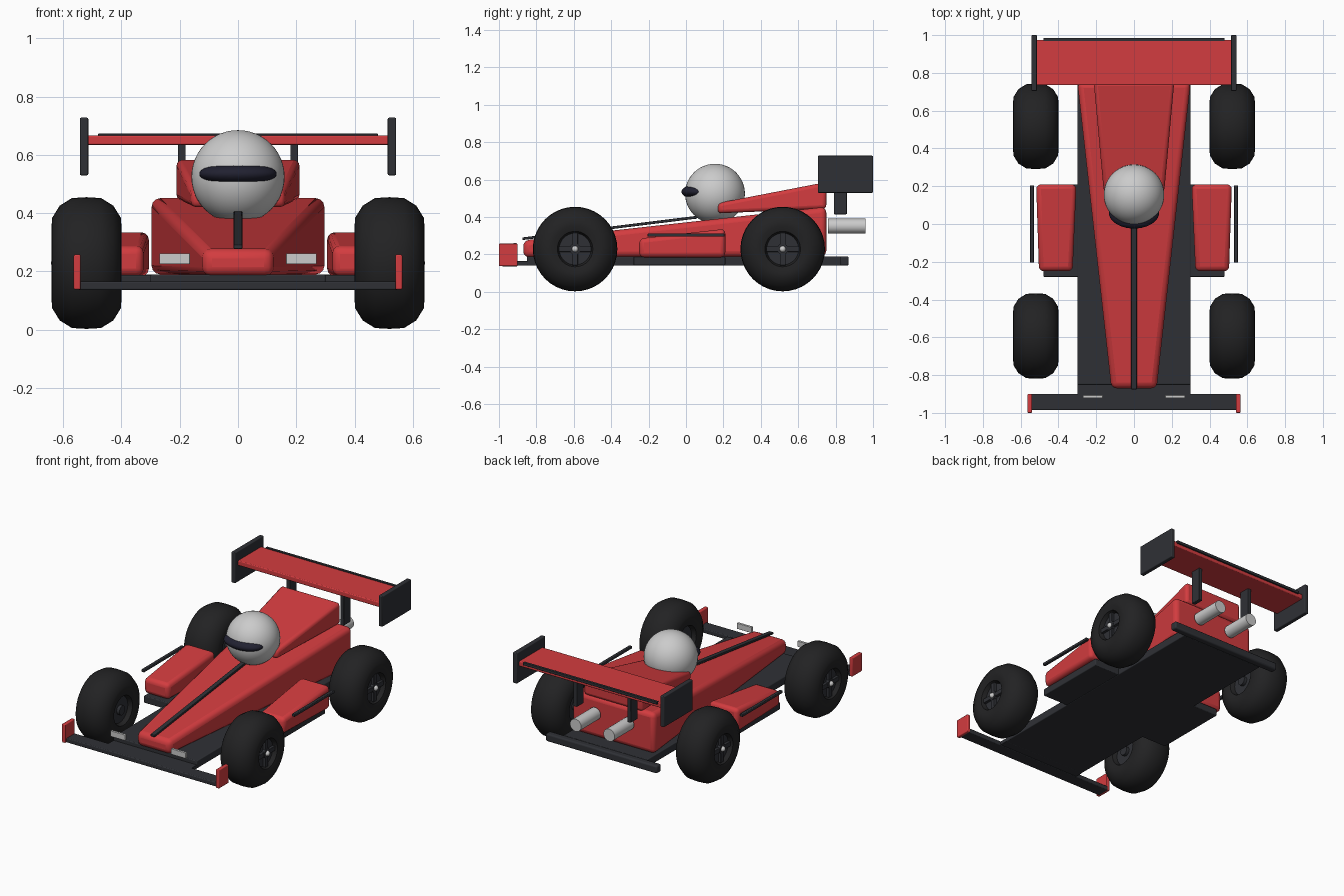
import bpy, bmesh
from math import radians, pi
from mathutils import Matrix, Vector

if "Cube" in bpy.data.objects:
    bpy.data.objects.remove(bpy.data.objects["Cube"])


def material(name, r, g, b):
    m = bpy.data.materials.new(name)
    m.diffuse_color = (r, g, b, 1)
    m.use_nodes = True
    m.node_tree.nodes["Principled BSDF"].inputs["Base Color"].default_value = m.diffuse_color
    return m


RED = material("red_paint", 0.65, 0.045, 0.05)
DARK = material("dark_trim", 0.028, 0.03, 0.036)
RUBBER = material("rubber", 0.016, 0.016, 0.017)
WHITE = material("white_shell", 0.85, 0.85, 0.86)
SILVER = material("silver", 0.6, 0.6, 0.6)
GLASS = material("visor_glass", 0.015, 0.015, 0.03)


def finish(name, bm, mat, bevel=0.0, angle=35):
    bmesh.ops.recalc_face_normals(bm, faces=bm.faces)
    me = bpy.data.meshes.new(name)
    bm.to_mesh(me)
    bm.free()
    me.materials.append(mat)
    ob = bpy.data.objects.new(name, me)
    bpy.context.collection.objects.link(ob)
    if bevel:
        mod = ob.modifiers.new("bevel", "BEVEL")
        mod.width, mod.segments = bevel, 3
    bpy.ops.object.select_all(action='DESELECT')
    ob.select_set(True)
    bpy.context.view_layer.objects.active = ob
    bpy.ops.object.shade_smooth_by_angle(angle=radians(angle))
    return ob


def wedge(name, front, back, mat, bevel=0.006):
    """Block between two rectangles, each given as (y, x0, x1, z0, z1)."""
    bm = bmesh.new()
    rings = []
    for y, x0, x1, z0, z1 in (front, back):
        rings.append([bm.verts.new(p) for p in
                      ((x0, y, z0), (x1, y, z0), (x1, y, z1), (x0, y, z1))])
    a, b = rings
    bm.faces.new(a)
    bm.faces.new(b)
    for i in range(4):
        j = (i + 1) % 4
        bm.faces.new((a[i], a[j], b[j], b[i]))
    return finish(name, bm, mat, bevel)


def box(name, x0, x1, y0, y1, z0, z1, mat, bevel=0.005):
    return wedge(name, (y0, x0, x1, z0, z1), (y1, x0, x1, z0, z1), mat, bevel)


def ball(name, centre, size, mat, seg=40):
    bm = bmesh.new()
    bmesh.ops.create_uvsphere(bm, u_segments=seg, v_segments=seg // 2, radius=1)
    bmesh.ops.transform(bm, matrix=Matrix.Translation(centre) @
                        Matrix.Diagonal((*size, 1)), verts=bm.verts)
    return finish(name, bm, mat)


def lathe_x(name, centre, profile, mat, steps=40):
    """Spin (x, radius) points around the x axis."""
    bm = bmesh.new()
    vs = [bm.verts.new((x, 0, r)) for x, r in profile]
    es = [bm.edges.new(p) for p in zip(vs, vs[1:])]
    bmesh.ops.spin(bm, geom=vs + es, cent=(0, 0, 0), axis=(1, 0, 0),
                   angle=2 * pi, steps=steps)
    bmesh.ops.remove_doubles(bm, verts=bm.verts, dist=1e-5)
    bmesh.ops.translate(bm, vec=centre, verts=bm.verts)
    return finish(name, bm, mat, angle=50)


# Floor and front plate
box("floor", -0.3, 0.3, -0.85, 0.83, 0.14, 0.19, DARK)
box("front_plate", -0.3, 0.3, -0.91, -0.845, 0.14, 0.165, DARK, 0.003)
box("floor_side_extension", -0.48, 0.48, -0.28, 0.21, 0.142, 0.188, DARK)
box("rear_bar", -0.4, 0.4, 0.825, 0.87, 0.14, 0.19, DARK, 0.01)
box("front_wing", -0.55, 0.55, -0.985, -0.9, 0.137, 0.165, DARK)

# Bodywork
wedge("body", (-0.87, -0.12, 0.12, 0.185, 0.275),
      (0.75, -0.3, 0.3, 0.19, 0.455), RED, 0.03)
wedge("engine_cover", (0.17, -0.16, 0.16, 0.42, 0.475),
      (0.75, -0.213, 0.213, 0.445, 0.587), RED, 0.02)
wedge("nose_stripe", (-0.875, -0.015, 0.015, 0.277, 0.291),
      (0.06, -0.015, 0.015, 0.392, 0.407), DARK, 0.003)

# Driver's helmet
ball("helmet", (0, 0.155, 0.525), (0.16, 0.16, 0.16), WHITE, 48)
ball("visor", (0, 0.06, 0.535), (0.133, 0.084, 0.04), GLASS)

# Rear wing
box("rear_wing", -0.52, 0.52, 0.735, 0.975, 0.635, 0.667, RED)
box("rear_wing_lip", -0.48, 0.48, 0.968, 0.985, 0.655, 0.673, DARK, 0.002)

TYRE = [(-0.085, 0.085), (-0.112, 0.095), (-0.12, 0.125), (-0.118, 0.155),
        (-0.092, 0.197), (-0.05, 0.223), (0, 0.226)]
TYRE += [(-x, r) for x, r in reversed(TYRE[:-1])]

for s, side in ((-1, "left"), (1, "right")):
    def sbox(name, x0, x1, *rest):
        return box(side + "_" + name, *sorted((s * x0, s * x1)), *rest)

    # Side parts mirrored across the car
    wedge(side + "_sidepod", (-0.25, *sorted((s * 0.325, s * 0.503)), 0.185, 0.285),
          (0.21, *sorted((s * 0.305, s * 0.518)), 0.185, 0.337), RED, 0.025)
    sbox("side_rail", 0.53, 0.55, -0.205, 0.205, 0.295, 0.313, DARK, 0.004)
    sbox("front_endplate", 0.54, 0.564, -1.0, -0.9, 0.138, 0.258, RED)
    sbox("front_light", 0.165, 0.27, -0.922, -0.906, 0.225, 0.262, SILVER, 0.002)
    sbox("rear_endplate", 0.514, 0.543, 0.705, 1.0, 0.53, 0.728, DARK)
    sbox("wing_support", 0.18, 0.206, 0.79, 0.86, 0.415, 0.64, DARK, 0.004)

    # Exhaust pipe
    bm = bmesh.new()
    bmesh.ops.create_cone(bm, cap_ends=True, segments=24, radius1=0.04, radius2=0.04,
                          depth=0.2, matrix=Matrix.Translation((s * 0.12, 0.86, 0.352)) @
                          Matrix.Rotation(pi / 2, 4, 'X'))
    finish(side + "_exhaust", bm, SILVER)

    # Wheels
    for y, end in ((-0.593, "front"), (0.517, "rear")):
        c = Vector((s * 0.52, y, 0.229))
        n = end + "_" + side
        lathe_x(n + "_tyre", c, TYRE, RUBBER)
        lathe_x(n + "_rim", c, [(-0.085, 0), (-0.085, 0.088), (0.085, 0.088), (0.085, 0)], DARK)
        lathe_x(n + "_hub", c, [(-0.105, 0), (-0.105, 0.03), (0.105, 0.03), (0.105, 0)], DARK, 16)
        bm = bmesh.new()
        for k in range(2):
            bmesh.ops.create_cube(bm, size=1, matrix=Matrix.Translation(c + Vector((s * 0.09, 0, 0))) @
                                  Matrix.Rotation(k * pi / 2, 4, 'X') @
                                  Matrix.Diagonal((0.025, 0.175, 0.03, 1)))
        finish(n + "_spokes", bm, DARK, 0.003)
        ball(n + "_cap", c + Vector((s * 0.105, 0, 0)), (0.017, 0.017, 0.017), SILVER, 16)
